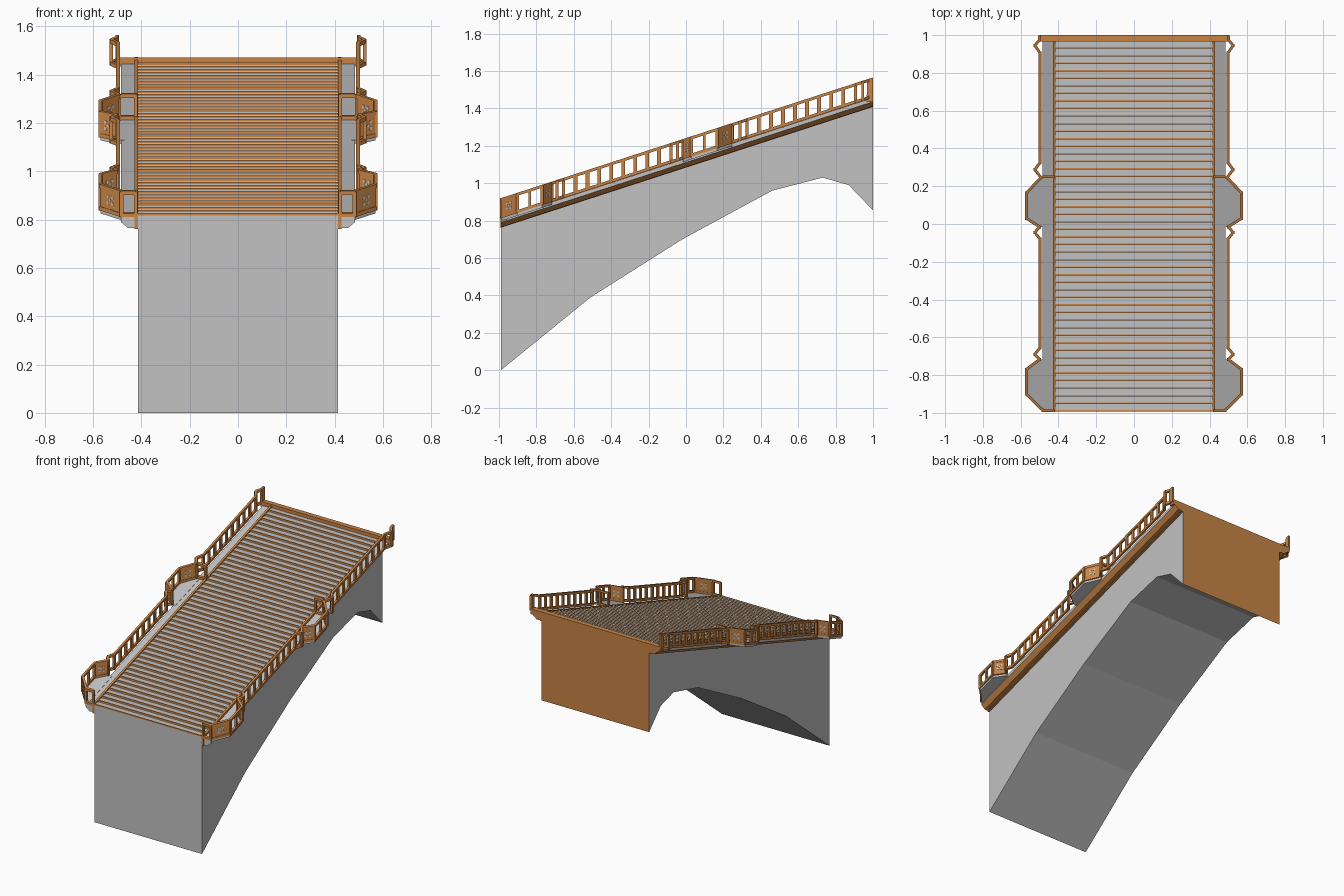
import bpy, bmesh, math
from mathutils import Vector

cube = bpy.data.objects.get("Cube")
if cube:
    bpy.data.objects.remove(cube, do_unlink=True)


def material(name, color):
    m = bpy.data.materials.new(name)
    m.use_nodes = True
    m.diffuse_color = color
    m.node_tree.nodes["Principled BSDF"].inputs["Base Color"].default_value = color
    return m


STONE = material("grey stone", (0.54, 0.54, 0.54, 1))
WOOD = material("orange wood", (0.58, 0.23, 0.06, 1))

FRONT, BACK, HALF = -0.99, 1.0, 0.415
SLOPE = 0.3245
RAIL_LOW, RAIL_TOP = 0.812, 0.92


def rise(y):
    return SLOPE * (y - FRONT)


def loft(bm, lower, upper):
    """Closed prism between two matching loops."""
    a = [bm.verts.new(p) for p in lower]
    b = [bm.verts.new(p) for p in upper]
    faces = [bm.faces.new(a), bm.faces.new(b)]
    for i in range(len(a)):
        j = (i + 1) % len(a)
        faces.append(bm.faces.new((a[i], a[j], b[j], b[i])))
    return faces


def slab(bm, outline, z0, z1):
    """Plan outline given thickness, following the slope."""
    return loft(bm, [(x, y, z0 + rise(y)) for x, y in outline],
                [(x, y, z1 + rise(y)) for x, y in outline])


def bar(bm, p, q, z0, z1, width):
    """Straight sloped bar between two plan points."""
    p, q = Vector(p), Vector(q)
    d = (q - p).normalized()
    n = Vector((-d.y, d.x)) * width / 2
    slab(bm, [p - n, q - n, q + n, p + n], z0, z1)


def post(bm, p, size=0.016):
    x, y = p
    bar(bm, (x, y - size / 2), (x, y + size / 2), RAIL_LOW, RAIL_TOP - 0.003, size)


def box(bm, x0, x1, y0, y1, z0, z1):
    plan = [(x0, y0), (x1, y0), (x1, y1), (x0, y1)]
    loft(bm, [(x, y, z0) for x, y in plan], [(x, y, z1) for x, y in plan])


def finish(bm, name, mats, rule=None, mirror=False):
    bmesh.ops.recalc_face_normals(bm, faces=bm.faces)
    bm.normal_update()
    if rule:
        for f in bm.faces:
            f.material_index = 1 if rule(f) else 0
    mesh = bpy.data.meshes.new(name)
    bm.to_mesh(mesh)
    bm.free()
    for m in mats:
        mesh.materials.append(m)
    ob = bpy.data.objects.new(name, mesh)
    bpy.context.collection.objects.link(ob)
    if mirror:
        ob.modifiers.new("other side", "MIRROR").use_axis[0] = True
    return ob


# Arched body, with a timber back face
arch = [(FRONT, 0), (-0.51, 0.39), (-0.02, 0.70), (0.46, 0.96), (0.73, 1.03),
        (0.87, 0.99), (BACK, 0.855), (BACK, 0.805 + rise(BACK)), (FRONT, 0.805)]
bm = bmesh.new()
loft(bm, [(-HALF, y, z) for y, z in arch], [(HALF, y, z) for y, z in arch])
finish(bm, "arched_body", [STONE, WOOD], lambda f: f.normal.y > 0.95)

# Stair treads and their timber nosings
treads, nosings = bmesh.new(), bmesh.new()
COUNT, DEPTH = 49, 0.04
for i in range(COUNT):
    y = FRONT + i * DEPTH
    z = 0.826 + rise(y)
    box(treads, -HALF, HALF, y, y + DEPTH, z - 0.03, z)
    box(nosings, -HALF, HALF, y - 0.002, y + 0.006, z - 0.008, z + 0.001)
finish(treads, "stair_treads", [STONE])
finish(nosings, "stair_nosings", [WOOD])

# Timber beam across the top end
bm = bmesh.new()
box(bm, -0.5, 0.5, 0.965, BACK, 1.435, 1.472)
finish(bm, "top_end_beam", [WOOD])

# Side ledges with timber undersides
section = [(HALF, 0.765), (0.455, 0.765), (0.485, 0.79), (0.485, 0.811), (HALF, 0.811)]
bm = bmesh.new()
loft(bm, [(x, FRONT, z) for x, z in section],
     [(x, BACK, z + rise(BACK)) for x, z in section])
finish(bm, "side_ledge", [STONE, WOOD],
       lambda f: f.normal.z < -0.3 or f.normal.y > 0.9, mirror=True)

# Curb between stairs and ledge
bm = bmesh.new()
bar(bm, (0.422, FRONT - 0.003), (0.422, BACK), 0.762, 0.827, 0.015)
finish(bm, "curb", [WOOD], mirror=True)

# Railing plan: two bays, joined to straight runs by small outward points
front_bay = [(0.482, -0.987), (0.57, -0.9), (0.57, -0.77), (0.5, -0.717)]
middle_bay = [(0.5, -0.015), (0.57, 0.03), (0.57, 0.165), (0.492, 0.245)]
low_run = [(0.497, -0.655), (0.497, -0.08)]
high_run = [(0.497, 0.325), (0.497, 0.905)]
path = (front_bay + [(0.525, -0.69)] + low_run + [(0.525, -0.045)] + middle_bay
        + [(0.525, 0.288)] + high_run + [(0.525, 0.945), (0.5, 0.975), (0.5, 0.998)])

rails, posts = bmesh.new(), bmesh.new()
for p, q in zip(path, path[1:]):
    bar(rails, p, q, RAIL_TOP - 0.016, RAIL_TOP, 0.015)
    bar(rails, p, q, RAIL_LOW, RAIL_LOW + 0.016, 0.015)
for p in path[:-1]:
    post(posts, p)
post(posts, (0.5, 0.991))

# Balusters along the straight runs
bm = bmesh.new()
for (x, y0), (_, y1) in (low_run, high_run):
    for i in range(1, 9):
        y = y0 + (y1 - y0) * i / 9
        bar(bm, (x, y - 0.01), (x, y + 0.01), RAIL_LOW, RAIL_TOP - 0.005, 0.012)
finish(bm, "balusters", [WOOD], mirror=True)

# Open frames across the ledge below and above the bays
for y in (-0.988, 0.25):
    p, q = (0.424, y), (0.485, y)
    bar(rails, p, q, RAIL_TOP - 0.016, RAIL_TOP, 0.014)
    bar(rails, p, q, RAIL_LOW, RAIL_LOW + 0.016, 0.014)
    post(posts, p, 0.014)

# Bays: floor, middle post, solid diagonal panels with flower plates
floors, panels, flowers = bmesh.new(), bmesh.new(), bmesh.new()
MID = (RAIL_LOW + RAIL_TOP) / 2


def flower(p, q):
    """Four petals and a heart, just proud of both panel faces."""
    p, q = Vector(p), Vector(q)
    d = (q - p).normalized()
    n = Vector((-d.y, d.x)) * 0.0065
    c = (p + q) / 2

    def plate(cu, cv, r, sides):
        loops = []
        for s in (-1, 1):
            loop = []
            for k in range(sides):
                a = math.tau * k / sides
                xy = c + d * (cu + r * math.cos(a)) + n * s
                loop.append((xy.x, xy.y, MID + cv + r * math.sin(a) + rise(xy.y)))
            loops.append(loop)
        loft(flowers, *loops)

    plate(0, 0, 0.006, 6)
    for k in range(4):
        a = math.tau * (k + 0.5) / 4
        plate(0.018 * math.cos(a), 0.018 * math.sin(a), 0.008, 6)


for bay in (front_bay, middle_bay):
    inner = [(0.47, bay[-1][1]), (0.47, bay[0][1])]
    slab(floors, bay + inner, 0.797, 0.813)
    x, y0, y1 = bay[1][0], bay[1][1], bay[2][1]
    post(posts, (x, (y0 + y1) / 2), 0.014)
    for p, q in ((bay[0], bay[1]), (bay[2], bay[3])):
        bar(panels, p, q, RAIL_LOW, RAIL_TOP - 0.004, 0.01)
        flower(p, q)

finish(floors, "bay_floors", [STONE], mirror=True)
finish(panels, "bay_panels", [WOOD], mirror=True)
finish(flowers, "panel_flowers", [STONE], mirror=True)
finish(rails, "handrails", [WOOD], mirror=True)
finish(posts, "railing_posts", [WOOD], mirror=True)
